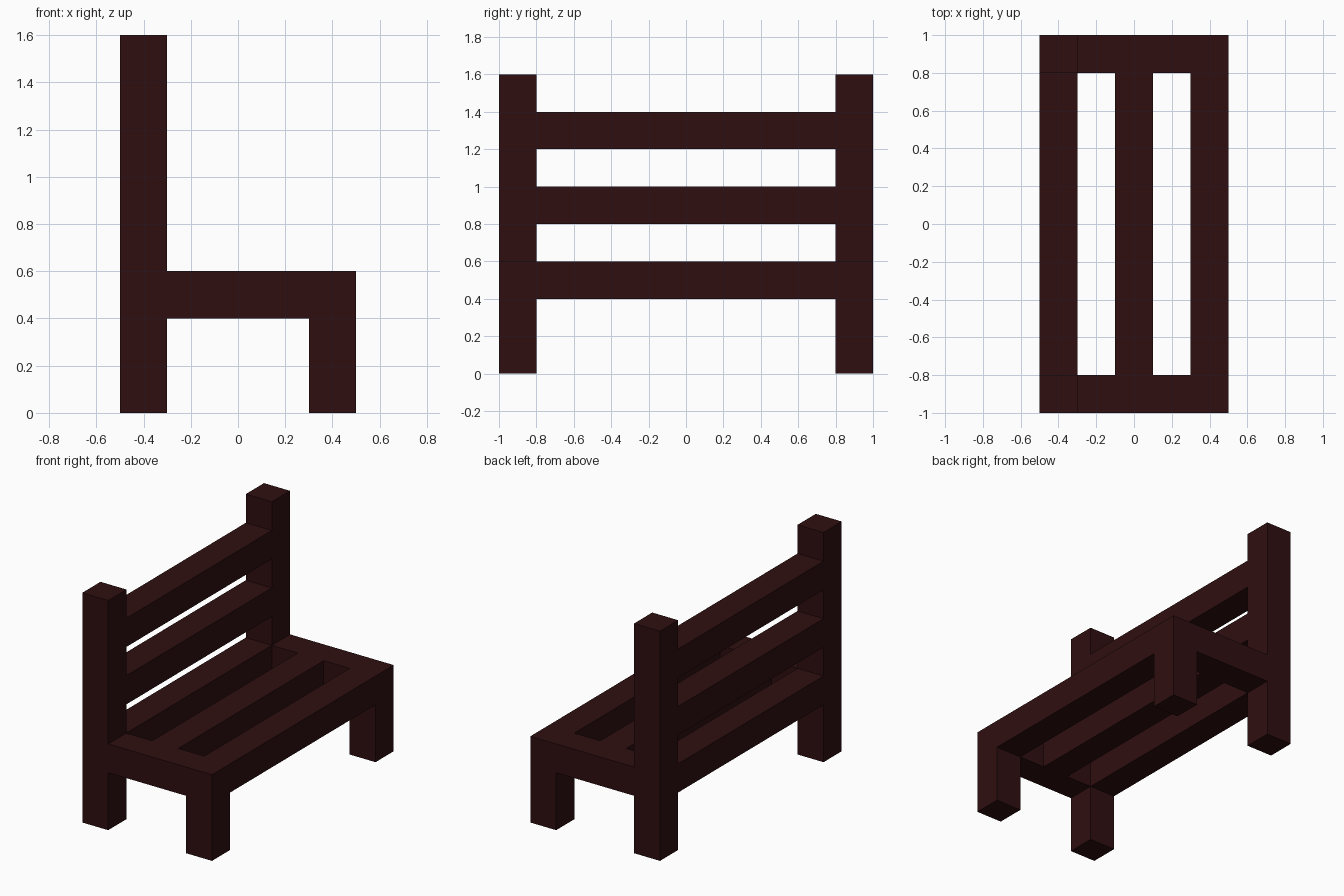
import bpy, bmesh
from mathutils import Vector

if "Cube" in bpy.data.objects:
    bpy.data.objects.remove(bpy.data.objects["Cube"])

wood = bpy.data.materials.new("dark red wood")
wood.diffuse_color = (0.028, 0.0045, 0.005, 1.0)
wood.use_nodes = True
wood.node_tree.nodes["Principled BSDF"].inputs["Base Color"].default_value = wood.diffuse_color


def beam(name, lo, hi, open_axis=None):
    """Box from lo to hi; open_axis drops the end caps hidden inside joints."""
    lo, hi = Vector(lo), Vector(hi)
    bm = bmesh.new()
    bmesh.ops.create_cube(bm, size=1)
    if open_axis is not None:
        caps = [f for f in bm.faces if abs(f.normal[open_axis]) > 0.5]
        bmesh.ops.delete(bm, geom=caps, context='FACES_ONLY')
    mid, size = (lo + hi) / 2, hi - lo
    for v in bm.verts:
        v.co = Vector([v.co[i] * size[i] for i in range(3)])
    mesh = bpy.data.meshes.new(name)
    bm.to_mesh(mesh)
    bm.free()
    mesh.materials.append(wood)
    ob = bpy.data.objects.new(name, mesh)
    ob.location = mid
    bpy.context.collection.objects.link(ob)


# Legs, back posts and end rails on both sides
for side, y in (("left", -1.0), ("right", 0.8)):
    beam("back_post_" + side, (-0.5, y, 0), (-0.3, y + 0.2, 1.6))
    beam("front_leg_" + side, (0.3, y, 0), (0.5, y + 0.2, 0.6))
    beam("seat_rail_" + side, (-0.3, y, 0.4), (0.3, y + 0.2, 0.6), 0)

# Seat slats running along the bench
for name, x in (("back", -0.5), ("middle", -0.1), ("front", 0.3)):
    beam("seat_slat_" + name, (x, -0.8, 0.4), (x + 0.2, 0.8, 0.6), 1)

# Backrest slats
for name, z in (("lower", 0.8), ("upper", 1.2)):
    beam("backrest_slat_" + name, (-0.5, -0.8, z), (-0.3, 0.8, z + 0.2), 1)
